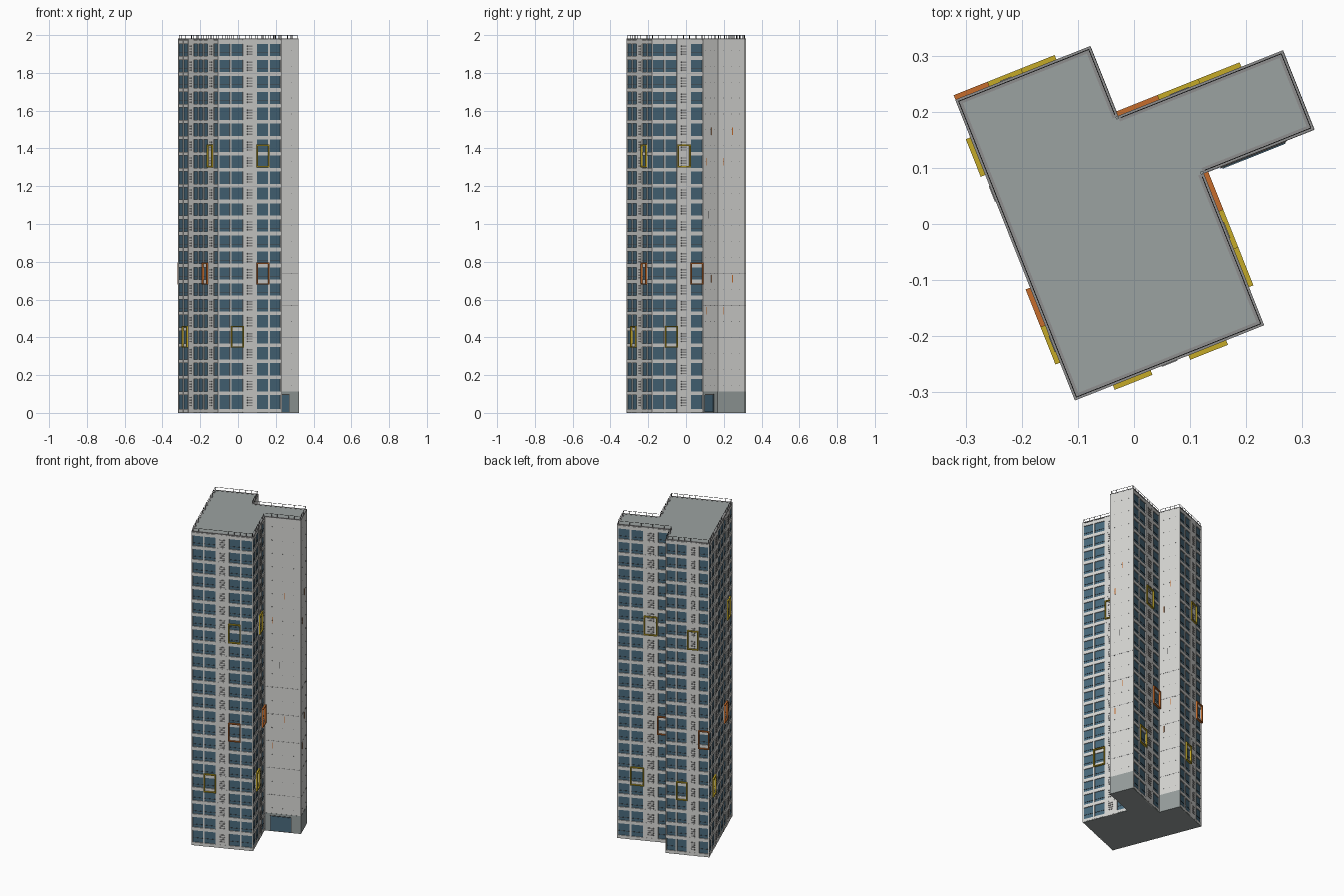
import bpy, bmesh, math
from mathutils import Vector

if "Cube" in bpy.data.objects:
    bpy.data.objects.remove(bpy.data.objects["Cube"])

# ---------- colours ----------
def mat(name, r, g, b):
    m = bpy.data.materials.new(name)
    m.diffuse_color = (r, g, b, 1)
    m.use_nodes = True
    m.node_tree.nodes["Principled BSDF"].inputs["Base Color"].default_value = m.diffuse_color
    return m

WALL = mat("light concrete", 0.67, 0.67, 0.65)
GLASS = mat("blue glass", 0.065, 0.14, 0.2)
ROOF = mat("roof grey", 0.33, 0.36, 0.355)
BASE = mat("plinth grey", 0.31, 0.345, 0.34)
DARK = mat("dark metal", 0.06, 0.06, 0.06)
LOUVRE = mat("louvre grey", 0.27, 0.27, 0.27)
YELLOW = mat("mustard yellow", 0.56, 0.4, 0.02)
ORANGE = mat("burnt orange", 0.56, 0.15, 0.025)

# ---------- footprint, turned on the site ----------
ANG = math.radians(21.7)
U = Vector((math.cos(ANG), math.sin(ANG)))
V = Vector((-U.y, U.x))
ORIGIN = Vector((-0.105, -0.314))
LOCAL = [(0, 0), (.362, 0), (.362, .291), (.574, .291),
         (.574, .442), (.258, .442), (.258, .576), (0, .576)]

def outline(inset):
    pts = [Vector(p) for p in LOCAL]
    out = []
    for i, p in enumerate(pts):
        a = (p - pts[i - 1]).normalized()
        b = (pts[(i + 1) % len(pts)] - p).normalized()
        q = p - inset * (Vector((a.y, -a.x)) + Vector((b.y, -b.x)))
        out.append(ORIGIN + U * q.x + V * q.y)
    return out

CORNERS = outline(0)

# ---------- part builders ----------
parts = {}

def part(name, material):
    if name not in parts:
        parts[name] = (bmesh.new(), material)
    return parts[name][0]

def prism(name, material, pts, z0, z1):
    bm = part(name, material)
    f = bm.faces.new([bm.verts.new((p.x, p.y, z0)) for p in pts])
    top = bmesh.ops.extrude_face_region(bm, geom=[f])["geom"]
    bmesh.ops.translate(bm, vec=(0, 0, z1 - z0),
                        verts=[g for g in top if isinstance(g, bmesh.types.BMVert)])

def slab(name, material, side, a, b, z0, z1, d0, d1):
    """Box on one side: a-b along the wall, d0-d1 outwards."""
    p = CORNERS[side]
    t = (CORNERS[(side + 1) % 8] - p).normalized()
    n = Vector((t.y, -t.x))
    pts = [p + t * s + n * d for s, d in ((a, d1), (a, d0), (b, d0), (b, d1))]
    prism(name, material, pts, z0, z1)

def length(side):
    return (CORNERS[(side + 1) % 8] - CORNERS[side]).length

# ---------- core and roof ----------
TOP, FLOOR, FLOORS, START = 1.98, 0.0845, 23, 0.02
RECESS = 0.005
prism("glass_core", GLASS, outline(RECESS), 0.004, 1.96)
prism("ground_slab", BASE, outline(0.001), 0, 0.006)
prism("roof_deck", ROOF, outline(0.004), 1.955, TOP)

def window_frame(side, bay, width, z0, z1, colour, label):
    a, b = bay * width, (bay + 1) * width
    e = 0.006
    for s in ((a, a + e, z0, z1), (b - e, b, z0, z1), (a, b, z0, z0 + e), (a, b, z1 - e, z1)):
        slab(label, colour, side, *s, -0.002, 0.009)

# ---------- glazed facades: bays, louvre bays, yellow high, yellow low, orange ----------
FACADES = {
    0: (5, (2,), 3, 1, 3),
    1: (4, (2,), 2, 1, 3),
    4: (4, (2,), 2, 1, 3),
    6: (4, (2,), 2, 1, 3),
    7: (8, (2, 6), 6, 1, 5),
}
for side, (bays, louvred, high, low, mid) in FACADES.items():
    L = length(side)
    w = L / bays
    # floor bands
    for k in range(FLOORS + 1):
        z = START + k * FLOOR
        z0, z1 = (0.004, z) if k == 0 else (z - .010, min(z + .010, TOP - .003))
        slab("floor_bands", WALL, side, 0, L, z0, z1, -RECESS - .002, 0)
    # piers
    for i in range(bays + 1):
        c = i * w
        slab("piers", WALL, side, max(0, c - .0045), min(L, c + .0045),
             0, TOP - .003, -RECESS - .002, 0.0005)
    for i in range(bays):
        a, b = i * w, (i + 1) * w
        if i in louvred:
            slab("louvre_panel", WALL, side, a, b, 0, TOP - .003, -RECESS - .002, -0.0005)
        for k in range(FLOORS):
            z = START + k * FLOOR
            if i in louvred:
                # ventilation louvres
                for s in range(4):
                    zs = z + .016 + s * .014
                    slab("louvre_slats", LOUVRE, side, a + .021, b - .021,
                         zs, zs + .007, -.002, .002)
            else:
                # window mullion
                slab("mullions", DARK, side, a + .0045, b - .0045,
                     z + .0268, z + .0282, -.007, -.003)
    window_frame(side, high, w, 1.30, 1.42, YELLOW, "yellow_frames")
    window_frame(side, low, w, 0.345, 0.46, YELLOW, "yellow_frames")
    window_frame(side, mid, w, 0.68, 0.795, ORANGE, "orange_frames")

# ---------- plain end walls ----------
for side in (2, 3, 5):
    L = length(side)
    slab("end_walls", WALL, side, 0, L, 0.1, TOP - .003, -RECESS - .002, 0)
    slab("plinths", BASE, side, 0, L, 0, 0.112, -RECESS - .002, 0.001)
    # panel joints
    for k in range(5):
        z = 0.23 + 0.17 * k
        slab("panel_joints", LOUVRE, side, 0, L, z - .0008, z + .0008, -.001, .0006)
    # small vents on every floor
    for k in range(1, FLOORS):
        for f in (.2, .5, .8):
            z = START + k * FLOOR + .04
            slab("wall_vents", DARK, side, f * L - .0015, f * L + .0015, z, z + .003, -.001, .001)
    # thin orange wall strips
    for f, zs in ((.55, (1.49, .71)), (.22, (1.33, .54))):
        for z in zs:
            slab("orange_strips", ORANGE, side, f * L - .0018, f * L + .0018,
                 z - .02, z + .02, -.001, .001)
    slab("dark_strips", DARK, side, .4 * L - .001, .4 * L + .001, 1.03, 1.07, -.001, .001)

# ---------- entrance ----------
slab("entrance_surround", DARK, 2, .032, .158, 0.004, .099, 0, .003)
slab("entrance_glass", GLASS, 2, .035, .155, 0.006, .096, 0, .005)

# ---------- parapet lip and roof railing ----------
for side in range(8):
    L = length(side)
    slab("parapet_lip", LOUVRE, side, 0, L, TOP - .004, TOP + .001, -.010, .0005)
    slab("roof_railing", DARK, side, .004, L - .004, 1.9983, 2.0, -.005, -.0035)
    n = max(2, round(L / .036))
    for i in range(n + 1):
        c = .006 + (L - .012) * i / n
        slab("roof_railing", DARK, side, c - .0009, c + .0009, TOP, 1.999, -.005, -.0035)

# ---------- turn parts into objects ----------
for name, (bm, material) in parts.items():
    bmesh.ops.recalc_face_normals(bm, faces=bm.faces)
    me = bpy.data.meshes.new(name)
    bm.to_mesh(me)
    bm.free()
    me.materials.append(material)
    bpy.context.collection.objects.link(bpy.data.objects.new(name, me))
